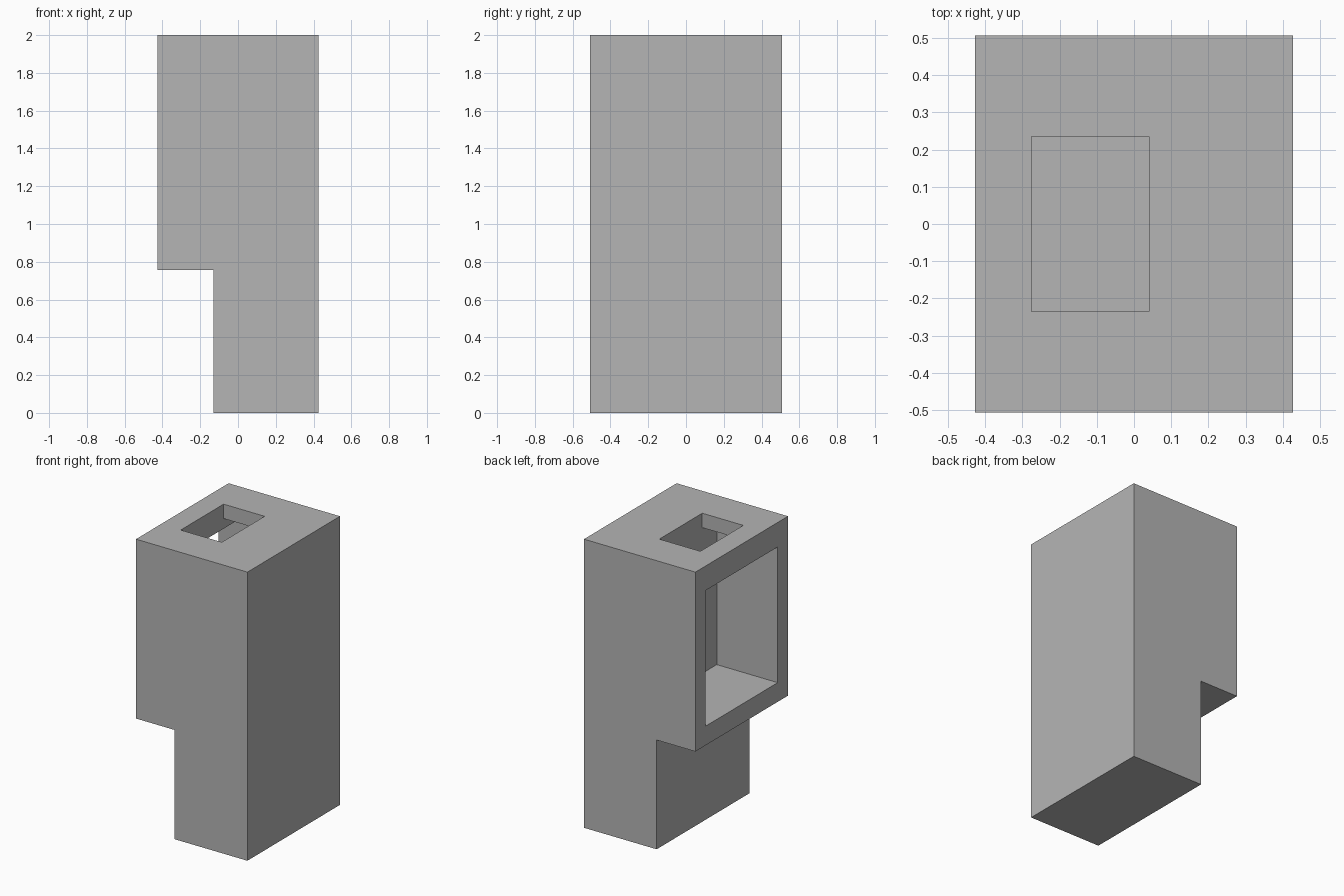
import bpy
import bmesh
from mathutils import Vector

cube = bpy.data.objects.get("Cube")
if cube:
    bpy.data.objects.remove(cube, do_unlink=True)

grey = bpy.data.materials.new("plain grey")
grey.use_nodes = True
colour = (0.46, 0.46, 0.46, 1)
grey.diffuse_color = colour
grey.node_tree.nodes["Principled BSDF"].inputs["Base Color"].default_value = colour


def extrude_profile(name, points, half_depth):
    """Solid from an x-z outline, extruded evenly along y."""
    bm = bmesh.new()
    face = bm.faces.new([bm.verts.new((x, -half_depth, z)) for x, z in points])
    moved = bmesh.ops.extrude_face_region(bm, geom=[face])["geom"]
    verts = [g for g in moved if isinstance(g, bmesh.types.BMVert)]
    bmesh.ops.translate(bm, verts=verts, vec=Vector((0, 2 * half_depth, 0)))
    bmesh.ops.recalc_face_normals(bm, faces=bm.faces)
    mesh = bpy.data.meshes.new(name)
    bm.to_mesh(mesh)
    bm.free()
    mesh.materials.append(grey)
    obj = bpy.data.objects.new(name, mesh)
    bpy.context.collection.objects.link(obj)
    return obj


SIDE, TOP = 0.427, 2.0
LIP, BACK = -0.275, 0.04        # inner face of the front lip, far chamber wall
FLOOR, LINTEL, CEILING = 0.89, 1.83, 1.9

# Stepped outer body
body = extrude_profile("body", [(-0.13, 0), (SIDE, 0), (SIDE, TOP), (-SIDE, TOP),
                                (-SIDE, 0.757), (-0.13, 0.757)], 0.507)

# Side window opening into a chamber with a raised ceiling
chamber = extrude_profile("chamber_cutter", [(-0.6, FLOOR), (BACK, FLOOR), (BACK, CEILING),
                                             (LIP, CEILING), (LIP, LINTEL), (-0.6, LINTEL)], 0.394)

# Rectangular hole through the top into the chamber
hole = extrude_profile("top_hole_cutter", [(LIP, 1.86), (BACK, 1.86), (BACK, 2.1), (LIP, 2.1)], 0.235)

for cutter in (chamber, hole):
    mod = body.modifiers.new(cutter.name, "BOOLEAN")
    mod.operation = "DIFFERENCE"
    mod.solver = "EXACT"
    mod.object = cutter
    cutter.hide_render = True

# Bake the cuts and drop the cutters
depsgraph = bpy.context.evaluated_depsgraph_get()
baked = bpy.data.meshes.new_from_object(body.evaluated_get(depsgraph))
body.modifiers.clear()
body.data = baked
for cutter in (chamber, hole):
    bpy.data.objects.remove(cutter, do_unlink=True)
